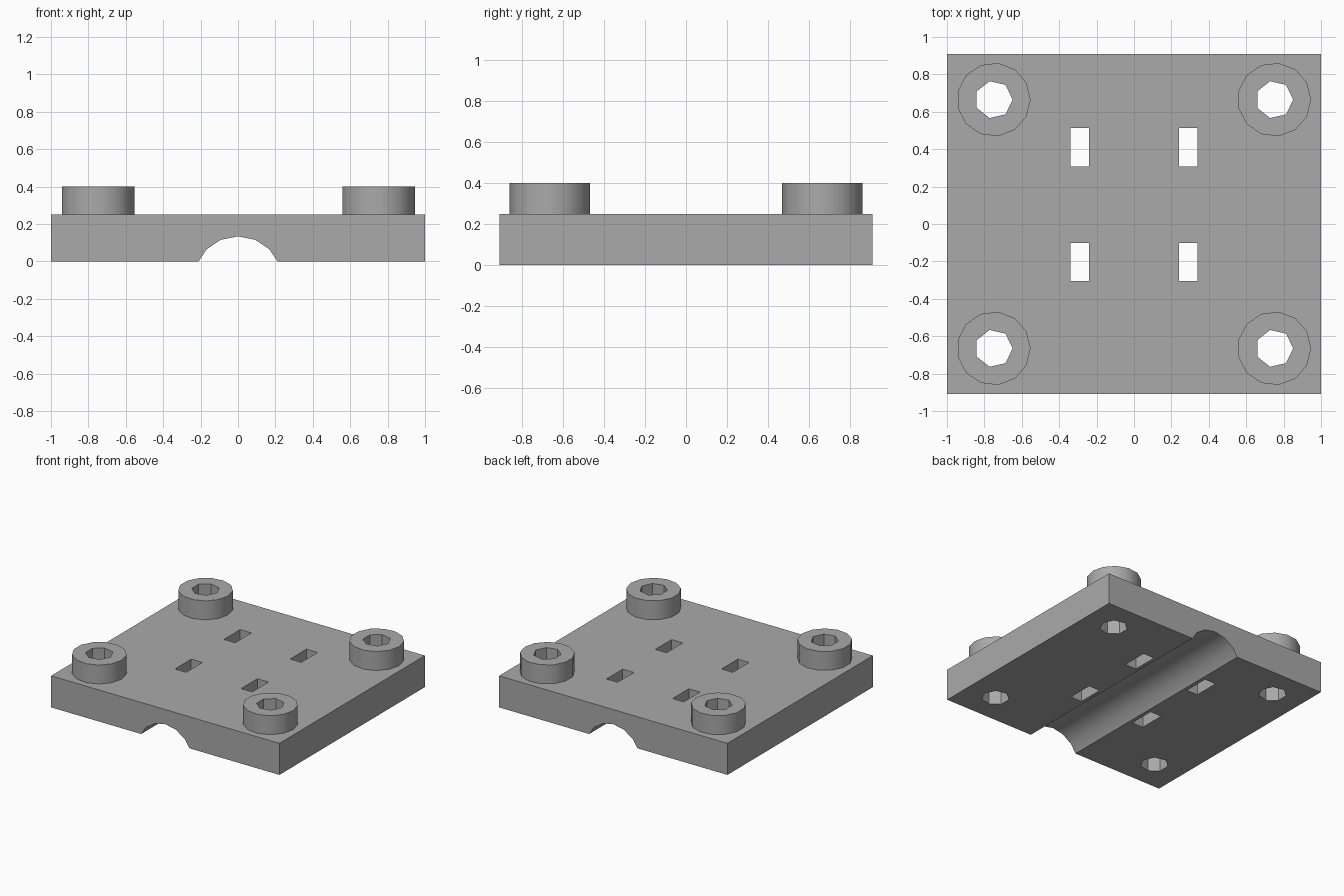
import bpy, bmesh, math
from mathutils import Matrix

if "Cube" in bpy.data.objects:
    bpy.data.objects.remove(bpy.data.objects["Cube"], do_unlink=True)

# Sizes
HALF_X, HALF_Y, PLATE_Z, BOSS_Z = 1.0, 0.91, 0.25, 0.40
BOSS_X, BOSS_Y = 0.75, 0.665
CORNERS = {"front_right": (-1, -1), "front_left": (1, -1),
           "back_right": (-1, 1), "back_left": (1, 1)}

grey = bpy.data.materials.new("plain_grey")
grey.use_nodes = True
grey.diffuse_color = (0.4, 0.4, 0.4, 1)
grey.node_tree.nodes["Principled BSDF"].inputs["Base Color"].default_value = (0.4, 0.4, 0.4, 1)


def prism(name, points, height):
    """Extrude an outline in the xy plane up to a height."""
    bm = bmesh.new()
    base = bm.faces.new([bm.verts.new((x, y, 0)) for x, y in points])
    top = bmesh.ops.extrude_face_region(bm, geom=[base])["geom"]
    bmesh.ops.translate(bm, vec=(0, 0, height),
                        verts=[v for v in top if isinstance(v, bmesh.types.BMVert)])
    bmesh.ops.recalc_face_normals(bm, faces=bm.faces)
    mesh = bpy.data.meshes.new(name)
    bm.to_mesh(mesh)
    bm.free()
    mesh.materials.append(grey)
    obj = bpy.data.objects.new(name, mesh)
    bpy.context.collection.objects.link(obj)
    return obj


def ring(sides, radius, start=0.0):
    angles = [start + math.tau * i / sides for i in range(sides)]
    return [(radius * math.cos(a), radius * math.sin(a)) for a in angles]


def rectangle(hx, hy):
    return [(-hx, -hy), (hx, -hy), (hx, hy), (-hx, hy)]


def place(obj, x, y, z):
    obj.data.transform(Matrix.Translation((x, y, z)))
    return obj


def cut(obj, cutter):
    """Subtract a cutter and apply the result."""
    cutter.hide_render = True
    mod = obj.modifiers.new("cut", "BOOLEAN")
    mod.operation, mod.solver, mod.object = "DIFFERENCE", "EXACT", cutter
    bpy.ops.object.select_all(action="DESELECT")
    bpy.context.view_layer.objects.active = obj
    obj.select_set(True)
    bpy.ops.object.modifier_apply(modifier=mod.name)


def smooth(obj):
    bpy.ops.object.select_all(action="DESELECT")
    bpy.context.view_layer.objects.active = obj
    obj.select_set(True)
    bpy.ops.object.shade_smooth_by_angle(angle=math.radians(30))


# Base plate
plate = prism("base_plate", rectangle(HALF_X, HALF_Y), PLATE_Z)
cutters = []

# Rounded channel along the underside
channel = prism("channel_cutter", ring(16, 0.238), 3)
channel.data.transform(Matrix.Rotation(math.pi / 2, 4, "X"))
cutters.append(place(channel, 0, 1.5, -0.104))

# Four rectangular slots
for x in (-0.29, 0.29):
    for y in (-0.203, 0.41):
        slot = prism("slot_cutter", rectangle(0.049, 0.102), 1)
        cutters.append(place(slot, x, y, -0.5))

# Corner bosses with bolt holes through the plate
bosses = []
for corner, (sx, sy) in CORNERS.items():
    x, y = sx * BOSS_X, sy * BOSS_Y
    boss = prism(corner + "_boss", ring(13, 0.197), BOSS_Z - PLATE_Z)
    place(boss, x, y, PLATE_Z)
    hole = place(prism("bolt_hole_cutter", ring(7, 0.101), 2), x, y, -1)
    cut(boss, hole)
    bosses.append(boss)
    cutters.append(hole)

for cutter in cutters:
    cut(plate, cutter)
for part in [plate] + bosses:
    smooth(part)
for cutter in cutters:
    bpy.data.objects.remove(cutter, do_unlink=True)
